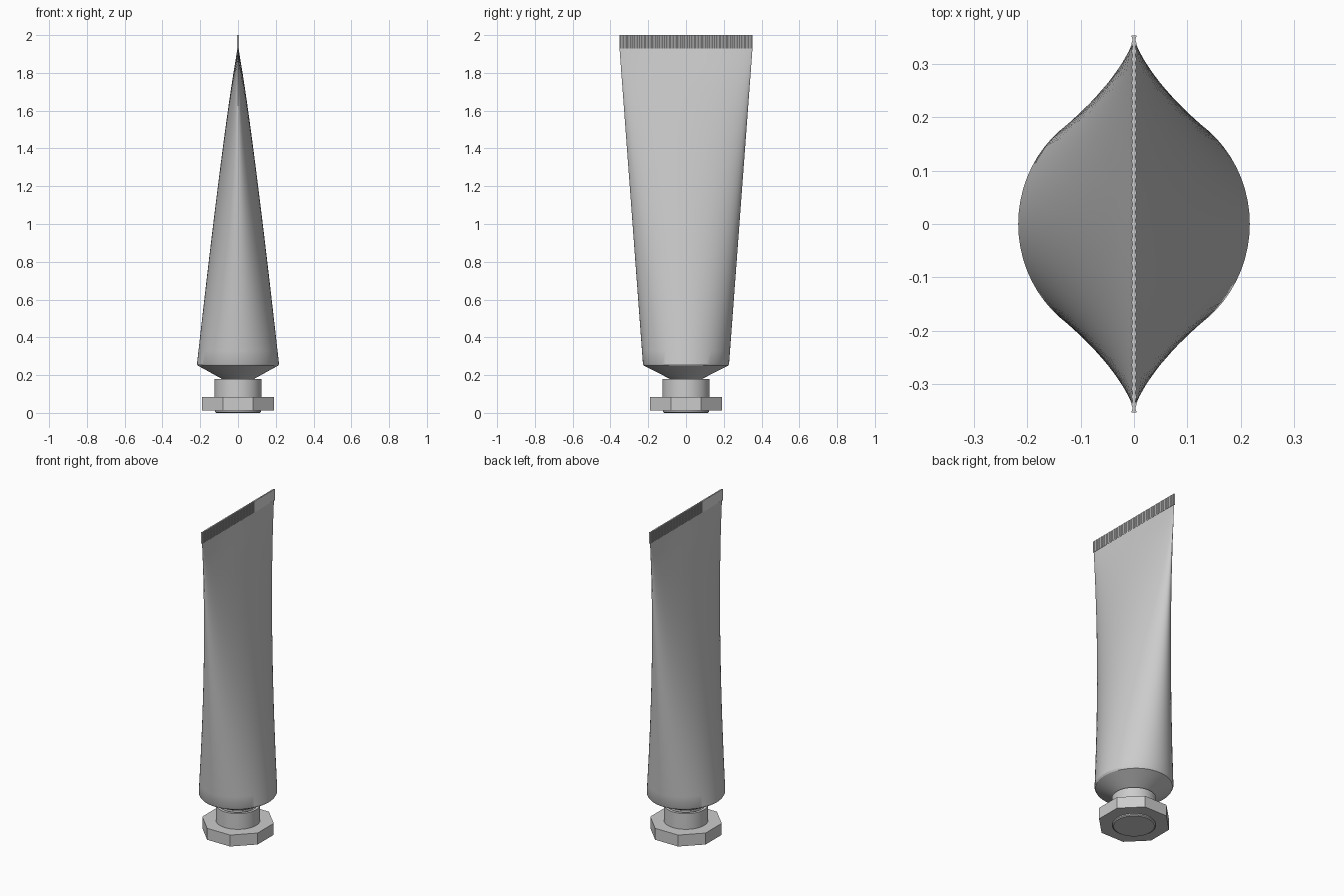
import bpy, bmesh, math
from math import cos, sin, pi

if "Cube" in bpy.data.objects:
    bpy.data.objects.remove(bpy.data.objects["Cube"])


def loft(name, rings, cap_start=True, cap_end=True, smooth=True):
    """Skin a list of closed point rings into one object."""
    bm = bmesh.new()
    loops = [[bm.verts.new(p) for p in ring] for ring in rings]
    n = len(loops[0])
    for a, b in zip(loops, loops[1:]):
        for i in range(n):
            j = (i + 1) % n
            bm.faces.new((a[i], a[j], b[j], b[i]))
    if cap_start:
        bm.faces.new(loops[0][::-1])
    if cap_end:
        bm.faces.new(loops[-1])
    bmesh.ops.recalc_face_normals(bm, faces=bm.faces)
    me = bpy.data.meshes.new(name)
    bm.to_mesh(me)
    bm.free()
    ob = bpy.data.objects.new(name, me)
    bpy.context.collection.objects.link(ob)
    if smooth:
        bpy.ops.object.select_all(action='DESELECT')
        ob.select_set(True)
        bpy.context.view_layer.objects.active = ob
        bpy.ops.object.shade_smooth_by_angle(angle=math.radians(30))
    return ob


def ellipse(rx, ry, z, n=64, turn=0.0):
    return [(rx * cos(turn + 2 * pi * i / n), ry * sin(turn + 2 * pi * i / n), z)
            for i in range(n)]


RX, RY, Z0, Z1 = 0.217, 0.228, 0.26, 1.93

# squeezed tube body: round at the shoulder, flat at the seal
body = [ellipse(RX - 0.005, RY - 0.005, 0.25)]
for k in range(25):
    t = k / 24
    body.append(ellipse(max(RX * (1 - t) ** 0.86, 0.003),
                        RY + (0.352 - RY) * t, Z0 + (Z1 - Z0) * t))
loft("tube_body", body, cap_start=False)

# conical shoulder running into the nozzle
loft("shoulder_nozzle", [ellipse(RX - 0.005, RY - 0.005, 0.25),
                         ellipse(0.085, 0.085, 0.18),
                         ellipse(0.085, 0.085, 0.085)], cap_start=False)

# crimped seal: thin strip with fine vertical ridges
ridges = 96
side = [(0.0025 if i % 2 else 0.005, -0.353 + 0.706 * i / ridges)
        for i in range(ridges + 1)]
outline = side + [(-x, y) for x, y in reversed(side)]
loft("crimped_seal", [[(x, y, z) for x, y in outline] for z in (Z1, 2.0)],
     smooth=False)

# cap collar, an open sleeve around the nozzle
loft("cap_collar", [ellipse(r, r, z, 48) for r, z in
                    ((0.125, 0.08), (0.125, 0.18), (0.108, 0.18), (0.108, 0.085))],
     cap_start=False)

# octagonal cap with flats facing the axes
R = 0.19 / cos(pi / 8)
loft("octagonal_cap", [ellipse(R, R, z, 8, pi / 8) for z in (0.012, 0.083)],
     smooth=False)

# round pad under the cap
loft("cap_base_disc", [ellipse(r, r, z, 48) for r, z in
                       ((0.115, 0.0), (0.122, 0.005), (0.122, 0.015))])
